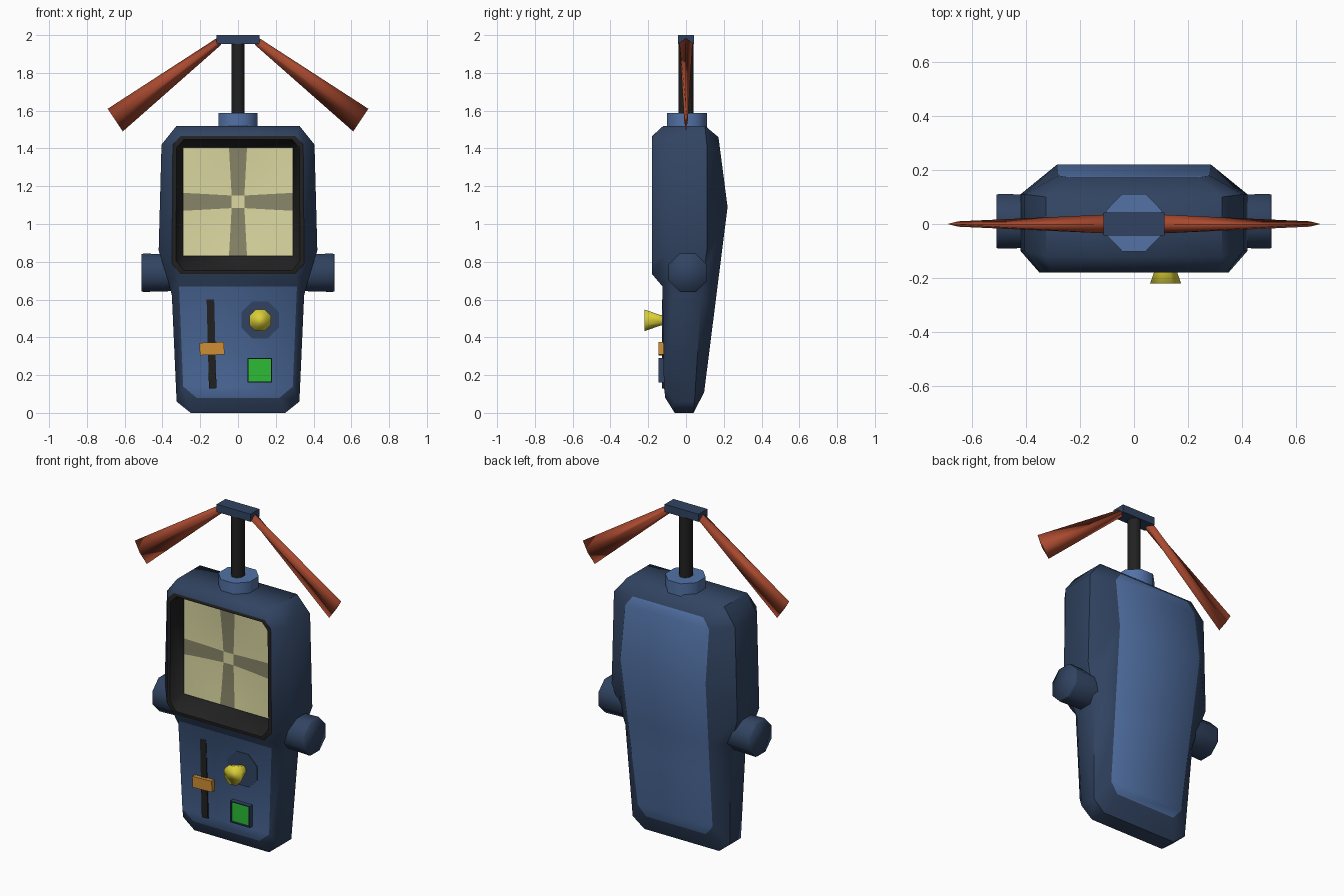
import bpy, bmesh, math
from mathutils import Vector, Matrix

if "Cube" in bpy.data.objects:
    bpy.data.objects.remove(bpy.data.objects["Cube"])


def material(name, rgb):
    m = bpy.data.materials.new(name)
    m.diffuse_color = (*rgb, 1)
    m.use_nodes = True
    m.node_tree.nodes["Principled BSDF"].inputs["Base Color"].default_value = m.diffuse_color
    return m


NAVY = material("navy", (0.031, 0.057, 0.12))
BLUE = material("light blue", (0.085, 0.168, 0.38))
BLACK = material("black", (0.015, 0.015, 0.015))
CREAM = material("cream", (0.72, 0.69, 0.36))
GREY = material("screen grey", (0.25, 0.24, 0.14))
RED = material("rust red", (0.4, 0.068, 0.029))
YELLOW = material("yellow", (0.7, 0.62, 0.04))
ORANGE = material("orange", (0.62, 0.27, 0.035))
GREEN = material("green", (0.025, 0.5, 0.035))


def build(name, verts, faces, mats, idx=None, closed=True, smooth=60):
    me = bpy.data.meshes.new(name)
    me.from_pydata([tuple(v) for v in verts], [], faces)
    for m in mats:
        me.materials.append(m)
    if idx:
        me.polygons.foreach_set("material_index", idx)
    if closed:
        bm = bmesh.new()
        bm.from_mesh(me)
        bmesh.ops.recalc_face_normals(bm, faces=bm.faces)
        bm.to_mesh(me)
        bm.free()
    ob = bpy.data.objects.new(name, me)
    bpy.context.collection.objects.link(ob)
    if smooth:
        bpy.ops.object.select_all(action='DESELECT')
        ob.select_set(True)
        bpy.context.view_layer.objects.active = ob
        bpy.ops.object.shade_smooth_by_angle(angle=math.radians(smooth))
    return ob


def bridge(n, a, b):
    return [(a + i, a + (i + 1) % n, b + (i + 1) % n, b + i) for i in range(n)]


def loft(name, rings, mat, smooth=60):
    n = len(rings[0])
    faces = [tuple(range(n)), tuple(range((len(rings) - 1) * n, len(rings) * n))]
    for r in range(len(rings) - 1):
        faces += bridge(n, r * n, (r + 1) * n)
    return build(name, [v for r in rings for v in r], faces, [mat], smooth=smooth)


def ring(centre, u, v, n=8, turn=0.5):
    c, u, v = Vector(centre), Vector(u), Vector(v)
    angles = [2 * math.pi * (i + turn) / n for i in range(n)]
    return [c + u * math.cos(a) + v * math.sin(a) for a in angles]


def box(name, centre, size, mat, tilt=0):
    sx, sy, sz = (s / 2 for s in size)
    rot = Matrix.Rotation(tilt, 3, 'Y')
    rings = [[Vector(centre) + rot @ Vector((x * sx, y * sy, z * sz))
              for x, z in ((-1, -1), (1, -1), (1, 1), (-1, 1))] for y in (-1, 1)]
    return loft(name, rings, mat, smooth=0)


# Body: four mirrored outlines from front to back, (x, y, z) up the right side
front = [(.22, -.11, .08), (.29, -.117, .14), (.312, -.125, .67), (.305, -.18, .735),
         (.35, -.18, .79), (.345, -.18, 1.42), (.305, -.18, 1.465)]
outline = [(.25, 0), (.325, .06), (.35, .62), (.37, .70), (.42, .86), (.405, 1.42), (.325, 1.52)]
mid_f = [(x, y, z) for (x, z), y in zip(outline, (-.06, -.06, -.07, -.09, -.10, -.10, -.12))]
mid_b = [(x, y, z) for (x, z), y in zip(outline, (.04, .045, .08, .09, .11, .11, .10))]
back_outline = [(.2, .11), (.25, .17), (.262, .5), (.27, .7), (.285, 1.09), (.28, 1.40), (.235, 1.46)]
back = [(x, .10 + .12 * (z - .14) / .95 if z < 1.1 else .22 - .13 * (z - 1.09), z)
        for x, z in back_outline]
verts, faces, idx = [], [], []
for half in (front, mid_f, mid_b, back):
    verts += half + [(-x, y, z) for x, y, z in reversed(half)]
for r in range(3):
    faces += bridge(14, r * 14, r * 14 + 14)
idx += [0] * len(faces)
for i in range(6):                       # back panel
    faces.append((42 + i, 43 + i, 54 - i, 55 - i))
    idx.append(1)
for i in range(3):                       # control panel and step
    faces.append((i, i + 1, 12 - i, 13 - i))
    idx.append(1 if i < 2 else 0)

# Screen bezel: flat rim, then a slope down to a deep rectangular recess
octo = list(range(3, 11))
start = len(verts)
verts += [(verts[i][0] * .94, -.18, 1.1 + (verts[i][2] - 1.1) * .95) for i in octo]
verts += [(.29, -.085, .83), (.29, -.085, 1.405), (-.29, -.085, 1.405), (-.29, -.085, .83)]
corner = start + 8
for k in range(8):
    a, b = start + k, start + (k + 1) % 8
    faces.append((octo[k], octo[(k + 1) % 8], b, a))
    c, d = corner + k // 2, corner + ((k + 1) % 8) // 2
    faces.append((a, b, c) if c == d else (a, b, d, c))
faces.append(tuple(corner + i for i in range(4)))
idx += [2] * (len(faces) - len(idx))
build("body", verts, faces, [NAVY, BLUE, BLACK], idx, smooth=50)

# Screen: slightly dished grid whose middle row and column form a flared cross
N = 7
t = [-1, -.7, -.4, -.11, .11, .4, .7, 1]
verts, faces, idx = [], [], []
for v in t:
    for u in t:
        fu = u * (1 + .5 * abs(v)) if abs(u) < .2 else u
        fv = v * (1 + .5 * abs(u)) if abs(v) < .2 else v
        verts.append((.29 * fu, -.103 + .012 * (1 - u * u) * (1 - v * v),
                      1.1175 + .2875 * fv))
for j in range(N):
    for i in range(N):
        a = j * (N + 1) + i
        faces.append((a, a + 1, a + N + 2, a + N + 1))
        idx.append(1 if (i == 3) != (j == 3) else 0)
build("screen", verts, faces, [CREAM, GREY], idx, closed=False)

# Side knobs
for side, s in (("right", 1), ("left", -1)):
    loft(side + "_side_knob",
         [ring((s * x, .01, .742), (0, r, 0), (0, 0, r))
          for x, r in ((.3, .104), (.5, .11), (.51, .106))], NAVY, 80)

# Mast on top: collar, shaft, crossbar
loft("mast_collar", [ring((0, .005, z), (.113, 0, 0), (0, .115, 0))
                     for z in (1.47, 1.587)], BLUE)
loft("mast_shaft", [ring((0, 0, z), (.037, 0, 0), (0, .042, 0))
                    for z in (1.57, 1.96)], BLACK)
box("crossbar", (0, 0, 1.977), (.226, .084, .046), NAVY)

# Drooping blades: diamond section, thick narrow root and thin wide tip
for side, s in (("right", 1), ("left", -1)):
    loft(side + "_blade",
         [ring((s * .10, 0, 1.967), (s * .011, 0, .018), (0, .035, 0), n=4, turn=0),
          ring((s * .65, 0, 1.55), (s * .04, 0, .06), (0, .01, 0), n=4, turn=0)], RED, 150)

# Slider
box("slider_slot", (-.14, -.121, .365), (.04, .01, .47), BLACK, math.radians(-1.5))
box("slider_handle", (-.138, -.128, .34), (.13, .036, .066), ORANGE, math.radians(-2))

# Dial: dark disc and flared octagonal knob
loft("dial_plate", [ring((.117, y, .492), (.107, 0, 0), (0, 0, .107))
                    for y in (-.127, -.118)], NAVY)
loft("dial_knob", [ring((.117, y, .49), (r, 0, 0), (0, 0, r))
                   for y, r in ((-.11, .027), (-.135, .03), (-.22, .062))], YELLOW, 120)

# Push button: green face sunk in a thin dark frame
box("button_face", (.115, -.126, .226), (.122, .02, .122), GREEN)
for name, dx, dz, w, h in (("left", -.062, 0, .006, .13), ("right", .062, 0, .006, .13),
                           ("top", 0, .062, .13, .006), ("bottom", 0, -.062, .13, .006)):
    box("button_frame_" + name, (.115 + dx, -.127, .226 + dz), (w, .038, h), NAVY)
